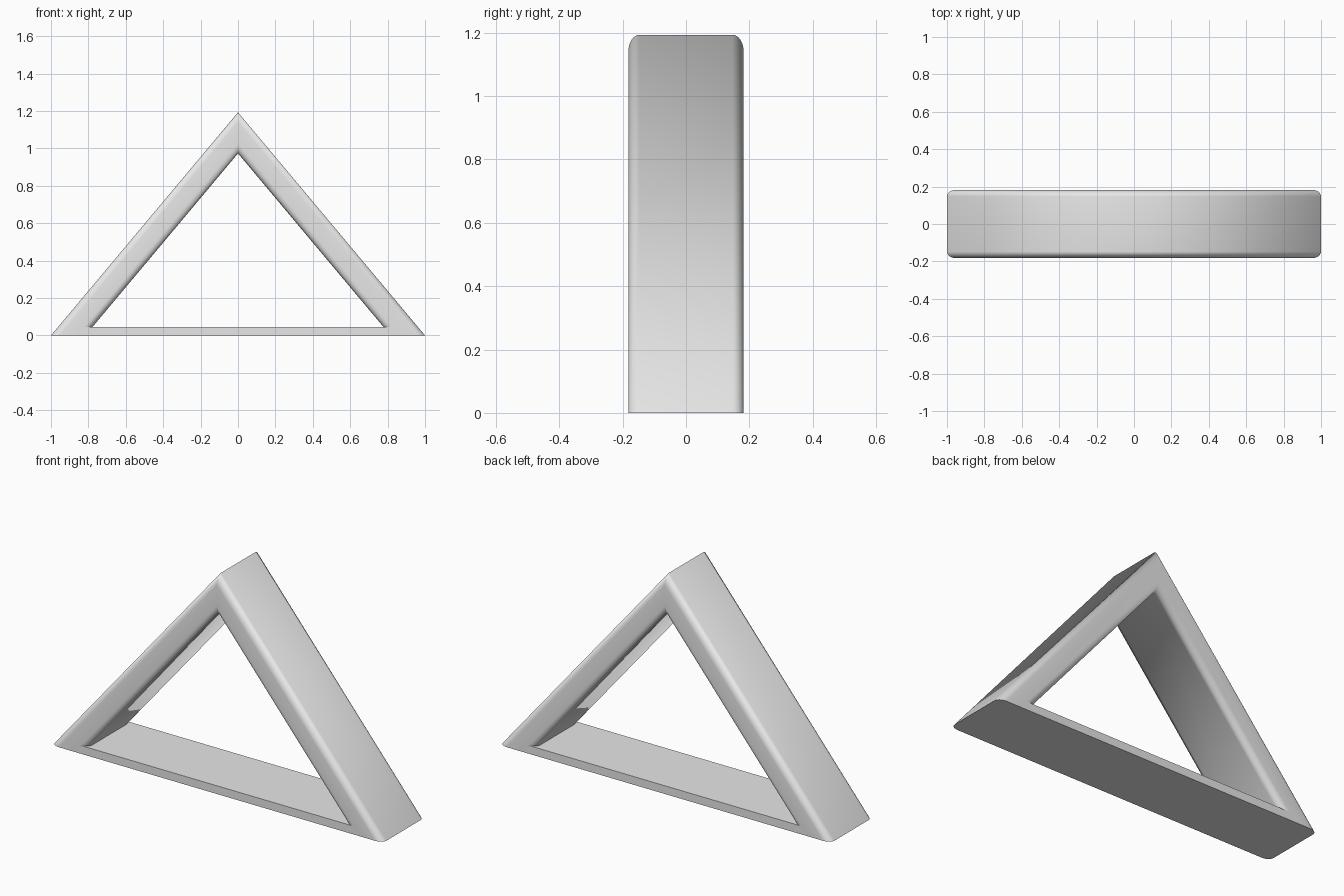
import bpy
import bmesh
import math

cube = bpy.data.objects.get("Cube")
if cube:
    bpy.data.objects.remove(cube, do_unlink=True)

HEIGHT = 1.193        # outer apex height, outer foot is at x = 1
DEPTH = 0.182         # half depth in y
LEG = 0.141           # leg thickness across the slope
RADIUS = 0.035        # rounding of the leg edges
BASE = 0.045          # floor bar thickness
SLOPE = math.hypot(1, HEIGHT)

grey = bpy.data.materials.new("light grey")
grey.use_nodes = True
grey.diffuse_color = (0.8, 0.8, 0.8, 1)
grey.node_tree.nodes["Principled BSDF"].inputs["Base Color"].default_value = (0.8, 0.8, 0.8, 1)


def make_object(name, bm):
    bmesh.ops.recalc_face_normals(bm, faces=bm.faces)
    mesh = bpy.data.meshes.new(name)
    bm.to_mesh(mesh)
    bm.free()
    mesh.materials.append(grey)
    obj = bpy.data.objects.new(name, mesh)
    bpy.context.collection.objects.link(obj)
    return obj


def rounded_section(steps=8):
    """Rounded rectangle as (distance inward, y) pairs."""
    centres = [(LEG - RADIUS, DEPTH - RADIUS), (RADIUS, DEPTH - RADIUS),
               (RADIUS, RADIUS - DEPTH), (LEG - RADIUS, RADIUS - DEPTH)]
    points = []
    for quarter, (d, y) in enumerate(centres):
        for i in range(steps + 1):
            a = (quarter + i / steps) * math.pi / 2
            points.append((d + RADIUS * math.cos(a), y + RADIUS * math.sin(a)))
    return points


# Sloping legs: a rounded section mitred at the floor and at the apex
bm = bmesh.new()
section = rounded_section()
foot = [bm.verts.new((1 - d * SLOPE / HEIGHT, y, 0)) for d, y in section]
apex = [bm.verts.new((0, y, HEIGHT - d * SLOPE)) for d, y in section]
for i in range(len(section)):
    j = (i + 1) % len(section)
    bm.faces.new((foot[i], foot[j], apex[j], apex[i]))
bm.faces.new(foot)
legs = make_object("sloping_legs", bm)
mirror = legs.modifiers.new("Mirror", "MIRROR")
mirror.use_axis[0] = True
mirror.use_clip = True

bpy.context.view_layer.objects.active = legs
legs.select_set(True)
bpy.ops.object.shade_smooth_by_angle(angle=math.radians(30))

# Floor bar: a sharp-edged slab whose ends follow the flat part of the legs
bm = bmesh.new()
low = 1 - (LEG - RADIUS) * SLOPE / HEIGHT
high = low - BASE / HEIGHT
profile = [(-low, 0), (low, 0), (high, BASE), (-high, BASE)]
front, back = [[bm.verts.new((x, y, z)) for x, z in profile] for y in (-DEPTH, DEPTH)]
bm.faces.new(front)
bm.faces.new(back)
for i in range(4):
    j = (i + 1) % 4
    bm.faces.new((front[i], front[j], back[j], back[i]))
make_object("floor_bar", bm)
